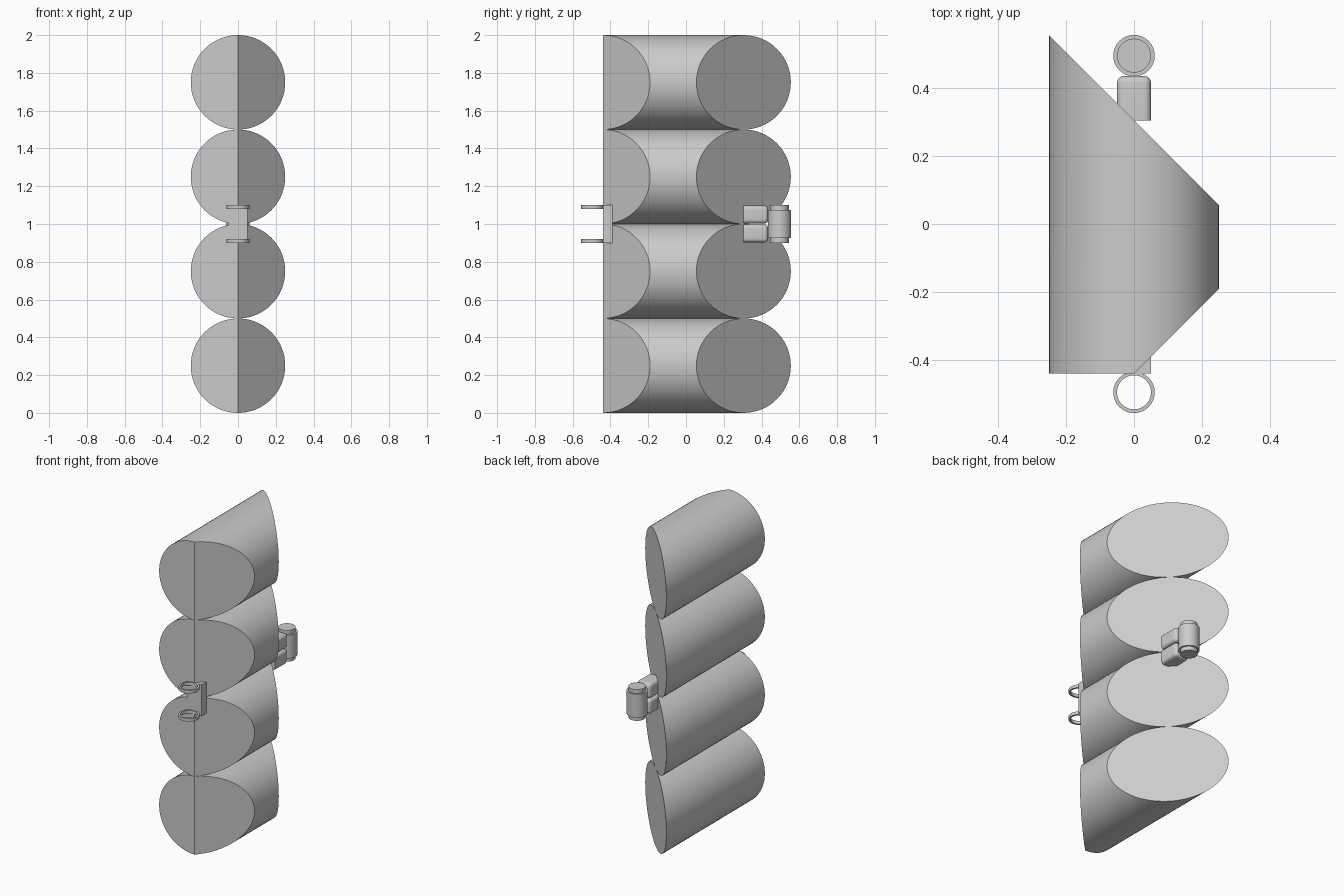
import bpy, bmesh, math
from mathutils import Matrix

cube = bpy.data.objects.get("Cube")
if cube:
    bpy.data.objects.remove(cube, do_unlink=True)

grey = bpy.data.materials.new("plain grey")
grey.use_nodes = True
COLOUR = (0.6, 0.6, 0.6, 1)
grey.diffuse_color = COLOUR
grey.node_tree.nodes["Principled BSDF"].inputs["Base Color"].default_value = COLOUR


def finish(bm, name):
    bmesh.ops.recalc_face_normals(bm, faces=bm.faces)
    mesh = bpy.data.meshes.new(name)
    bm.to_mesh(mesh)
    bm.free()
    obj = bpy.data.objects.new(name, mesh)
    bpy.context.collection.objects.link(obj)
    mesh.materials.append(grey)
    bpy.ops.object.select_all(action='DESELECT')
    obj.select_set(True)
    bpy.context.view_layer.objects.active = obj
    bpy.ops.object.shade_smooth_by_angle(angle=math.radians(30))
    return obj


def mitred_tube(name, z, radius=0.25, sides=64):
    """Solid log along y: half-mitred front, fully mitred back."""
    bm = bmesh.new()
    front, back = [], []
    for i in range(sides):
        a = 2 * math.pi * i / sides + math.pi / 2
        x, h = radius * math.cos(a), z + radius * math.sin(a)
        front.append(bm.verts.new((x, -0.44 + max(x, 0), h)))
        back.append(bm.verts.new((x, 0.305 - x, h)))
    for i in range(sides):
        j = (i + 1) % sides
        bm.faces.new((front[i], front[j], back[j], back[i]))
    half = sides // 2
    bm.faces.new(front[:half + 1])
    bm.faces.new(front[half:] + front[:1])
    bm.faces.new(back)
    return finish(bm, name)


def lathe(name, profile, y, sides=48, closed=False):
    """Spin a (radius, z) profile about a vertical axis at y."""
    bm = bmesh.new()
    rings = []
    for r, z in profile:
        rings.append([bm.verts.new((r * math.cos(2 * math.pi * i / sides),
                                    y + r * math.sin(2 * math.pi * i / sides), z))
                      for i in range(sides)])
    pairs = list(zip(rings, rings[1:]))
    if closed:
        pairs.append((rings[-1], rings[0]))
    else:
        bm.faces.new(rings[0])
        bm.faces.new(rings[-1])
    for low, high in pairs:
        for i in range(sides):
            j = (i + 1) % sides
            bm.faces.new((low[i], low[j], high[j], high[i]))
    return finish(bm, name)


def block(name, size, centre, round_back=0):
    bm = bmesh.new()
    bmesh.ops.create_cube(bm, size=1, matrix=Matrix.Translation(centre) @ Matrix.Diagonal((*size, 1)))
    if round_back:
        # Round every edge that does not lie on the front face
        edges = [e for e in bm.edges if max(v.co.y for v in e.verts) > centre[1]]
        bmesh.ops.bevel(bm, geom=edges, offset=round_back, segments=5,
                        profile=0.5, affect='EDGES')
    return finish(bm, name)


# Stack of four mitred logs
for n in range(4):
    mitred_tube(f"log_{n + 1}", 0.25 + 0.5 * n)

# Front clip: plate with two open rings
block("front_plate", (0.1, 0.05, 0.2), (0, -0.415, 1.0))
for name, z in (("lower_ring", 0.9), ("upper_ring", 1.08)):
    lathe(name, [(0.061, z), (0.061, z + 0.02), (0.05, z + 0.02), (0.05, z)], -0.495, closed=True)

# Back clip: two rounded blocks carrying a stepped pin
for name, z in (("lower_pin_block", 0.951), ("upper_pin_block", 1.051)):
    block(name, (0.1, 0.13, 0.094), (0, 0.37, z - 0.001), round_back=0.02)
lathe("hinge_pin", [(0.05, 0.9), (0.05, 0.925), (0.061, 0.925),
                    (0.061, 1.075), (0.05, 1.075), (0.05, 1.1)], 0.495)
